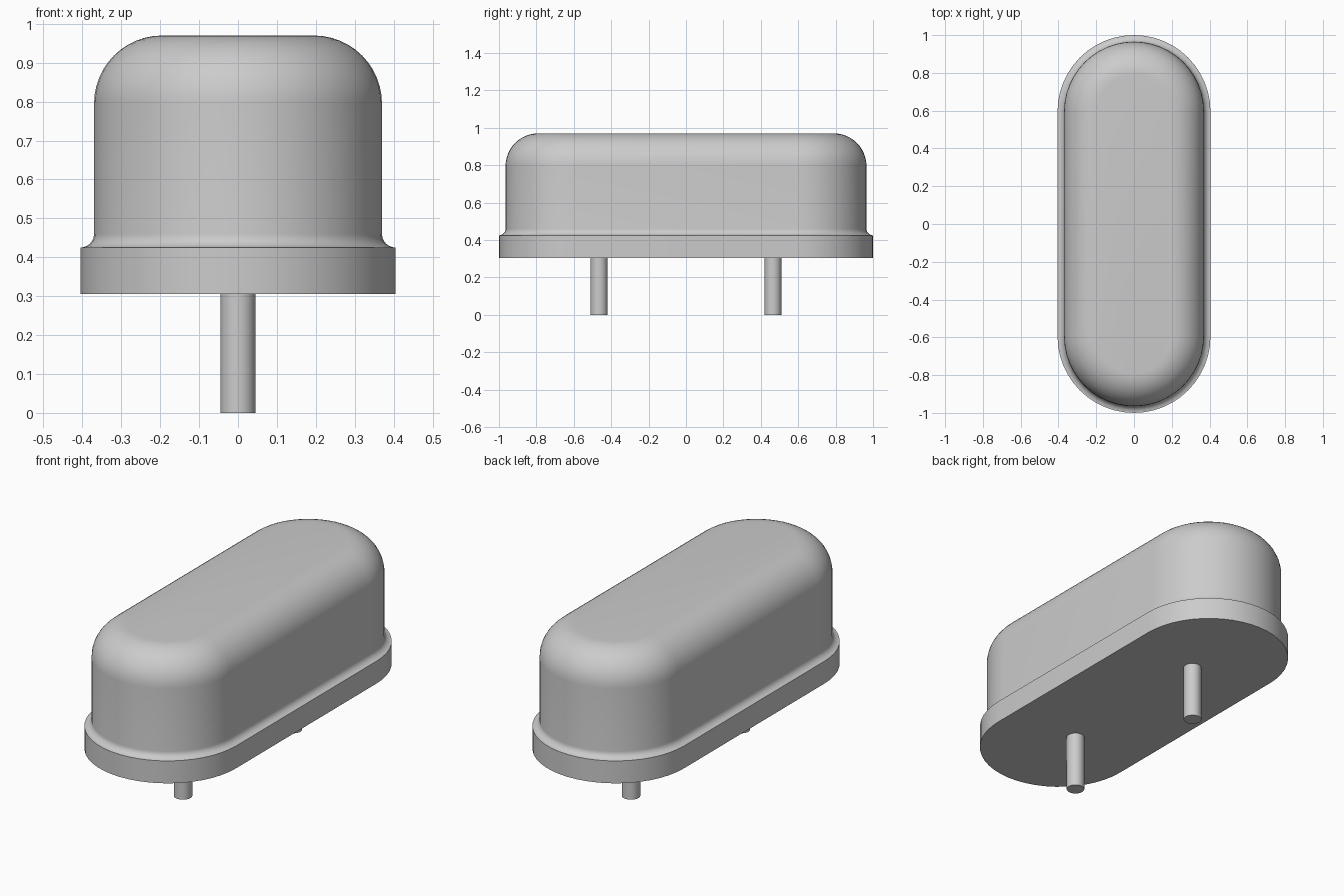
import bpy
import bmesh
import math

cube = bpy.data.objects.get("Cube")
if cube:
    bpy.data.objects.remove(cube, do_unlink=True)

# One plain metal colour
metal = bpy.data.materials.new("light grey metal")
metal.use_nodes = True
GREY = (0.6, 0.6, 0.6, 1)
metal.diffuse_color = GREY
metal.node_tree.nodes["Principled BSDF"].inputs["Base Color"].default_value = GREY

STRAIGHT = 0.595   # half length of the straight flanks
SEGMENTS = 24      # steps around each rounded end


def stadium(bm, radius, z):
    """Ring of vertices: two half circles joined by straight flanks."""
    ring = []
    for end in (1, -1):
        for i in range(SEGMENTS + 1):
            a = math.pi * i / SEGMENTS
            ring.append(bm.verts.new((end * radius * math.cos(a),
                                      end * (STRAIGHT + radius * math.sin(a)), z)))
    return ring


def loft(name, profile):
    """Capped solid through stadium rings given as (radius, z), bottom to top."""
    bm = bmesh.new()
    rings = [stadium(bm, r, z) for r, z in profile]
    count = len(rings[0])
    for low, high in zip(rings, rings[1:]):
        for i in range(count):
            j = (i + 1) % count
            bm.faces.new((low[i], low[j], high[j], high[i]))
    bm.faces.new(rings[0][::-1])
    bm.faces.new(rings[-1])
    mesh = bpy.data.meshes.new(name)
    bm.to_mesh(mesh)
    bm.free()
    obj = bpy.data.objects.new(name, mesh)
    bpy.context.collection.objects.link(obj)
    finish(obj)


def finish(obj):
    obj.data.materials.append(metal)
    bpy.ops.object.select_all(action="DESELECT")
    obj.select_set(True)
    bpy.context.view_layer.objects.active = obj
    bpy.ops.object.shade_smooth_by_angle(angle=math.radians(35))


def arc(cx, cz, r, start, end, steps):
    angles = [math.radians(start + (end - start) * i / steps) for i in range(steps + 1)]
    return [(cx + r * math.cos(a), cz + r * math.sin(a)) for a in angles]


# Flange around the bottom
loft("base_flange", [(0.405, 0.305), (0.405, 0.425)])

# Can: small flared foot, straight wall, rounded shoulder
foot = arc(0.405, 0.46, 0.035, 270, 180, 6)
shoulder = arc(0.195, 0.795, 0.175, 0, 90, 12)
loft("can_body", [(0.405, 0.424)] + foot[1:] + shoulder)

# Two round pins under the base
for side, y in (("front", -0.465), ("back", 0.465)):
    bpy.ops.mesh.primitive_cylinder_add(vertices=32, radius=0.045, depth=0.31,
                                        location=(0, y, 0.155))
    pin = bpy.context.object
    pin.name = side + "_pin"
    finish(pin)
